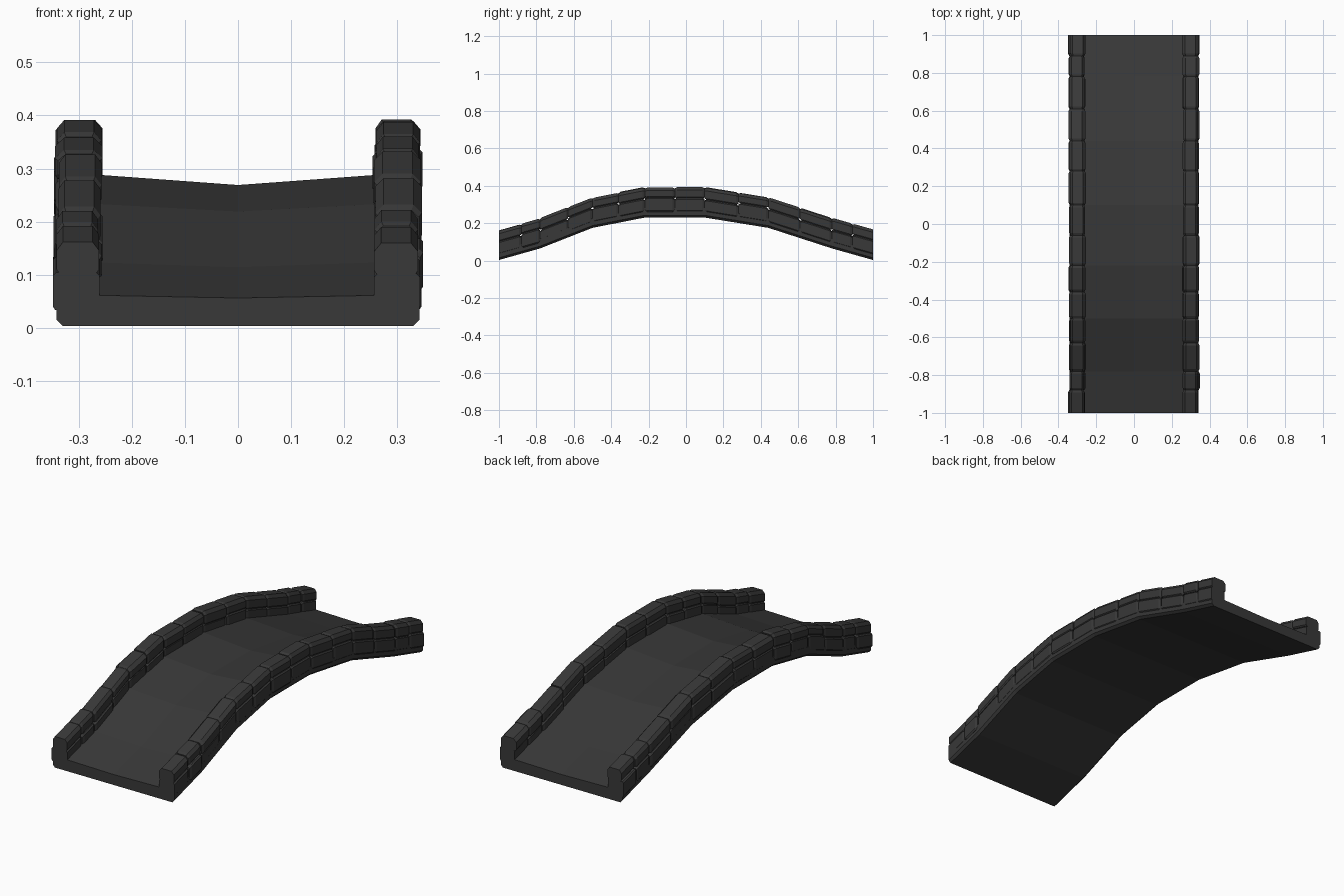
import bpy, bmesh, random

if "Cube" in bpy.data.objects:
    bpy.data.objects.remove(bpy.data.objects["Cube"], do_unlink=True)
random.seed(4)

stone = bpy.data.materials.new("dark_stone")
stone.use_nodes = True
COLOUR = (0.04, 0.04, 0.04, 1)
stone.diffuse_color = COLOUR
bsdf = stone.node_tree.nodes["Principled BSDF"]
bsdf.inputs["Base Color"].default_value = COLOUR
bsdf.inputs["Roughness"].default_value = 0.9

# Underside of the arch: (y, z)
ARCH = [(-1, 0.003), (-0.78, 0.065), (-0.5, 0.175), (-0.22, 0.23),
        (0.1, 0.23), (0.44, 0.175), (0.78, 0.065), (1, 0.003)]
# Where the wall stones meet
JOINTS = [-1, -0.88, -0.78, -0.63, -0.5, -0.36, -0.22, -0.06,
          0.1, 0.28, 0.44, 0.61, 0.78, 0.89, 1]


def arch_z(y):
    for (y0, z0), (y1, z1) in zip(ARCH, ARCH[1:]):
        if y <= y1:
            return z0 + (z1 - z0) * (y - y0) / (y1 - y0)
    return ARCH[-1][1]


def loft(bm, sections):
    """Skin a closed solid through rings of points."""
    rings = [[bm.verts.new(p) for p in s] for s in sections]
    n = len(rings[0])
    for a, b in zip(rings, rings[1:]):
        for i in range(n):
            j = (i + 1) % n
            bm.faces.new((a[i], a[j], b[j], b[i]))
    bm.faces.new(rings[0][::-1])
    bm.faces.new(rings[-1])


def finish(bm, name):
    bmesh.ops.recalc_face_normals(bm, faces=bm.faces)
    mesh = bpy.data.meshes.new(name)
    bm.to_mesh(mesh)
    bm.free()
    mesh.materials.append(stone)
    obj = bpy.data.objects.new(name, mesh)
    bpy.context.collection.objects.link(obj)


# Deck: curved slab, worn down along the middle
bm = bmesh.new()
sections = []
for y, z in ARCH:
    worn = 0.053 - 0.018 * (1 - abs(y))
    half = [(0.33, 0), (0.342, 0.012), (0.342, 0.05), (0.26, 0.058)]
    ring = half + [(0, worn)] + [(-x, h) for x, h in half[::-1]]
    sections.append([(x, y, z + h) for x, h in ring])
loft(bm, sections)
finish(bm, "deck")


def stone_block(bm, cx, y0, y1, low, high, width, cap):
    """One stone following the arch, pinched in where it meets its neighbours."""
    chamfer, top = (0.016, 0.028) if cap else (0.006, width - 0.006)
    shape = [(-width + 0.005, low), (width - 0.005, low), (width, low + 0.007),
             (width, high - chamfer), (top, high), (-top, high),
             (-width, high - chamfer), (-width, low + 0.007)]
    middle = (low + high) / 2
    sections = []
    for y, pinch in ((y0, y0 > -1), (y0 + 0.012, False),
                     (y1 - 0.012, False), (y1, y1 < 1)):
        sx, sz = (0.87, 0.8) if pinch else (1, 1)
        sections.append([(cx + x * sx, y, arch_z(y) + middle + (h - middle) * sz)
                         for x, h in shape])
    loft(bm, sections)


# Side walls: two courses of rough stones
for side, name in ((1, "left"), (-1, "right")):
    lower, upper = bmesh.new(), bmesh.new()
    for y0, y1 in zip(JOINTS, JOINTS[1:]):
        jitter = random.uniform
        seam = 0.102 + jitter(-0.006, 0.006)
        stone_block(lower, side * (0.301 + jitter(-0.002, 0.004)), y0, y1,
                    0.03, seam, 0.043 + jitter(-0.002, 0.003), False)
        stone_block(upper, side * (0.3 + jitter(-0.003, 0.003)), y0, y1,
                    seam - 0.001, 0.16 + jitter(-0.004, 0.004),
                    0.041 + jitter(-0.002, 0.004), True)
    finish(lower, name + "_wall_lower_stones")
    finish(upper, name + "_wall_cap_stones")
